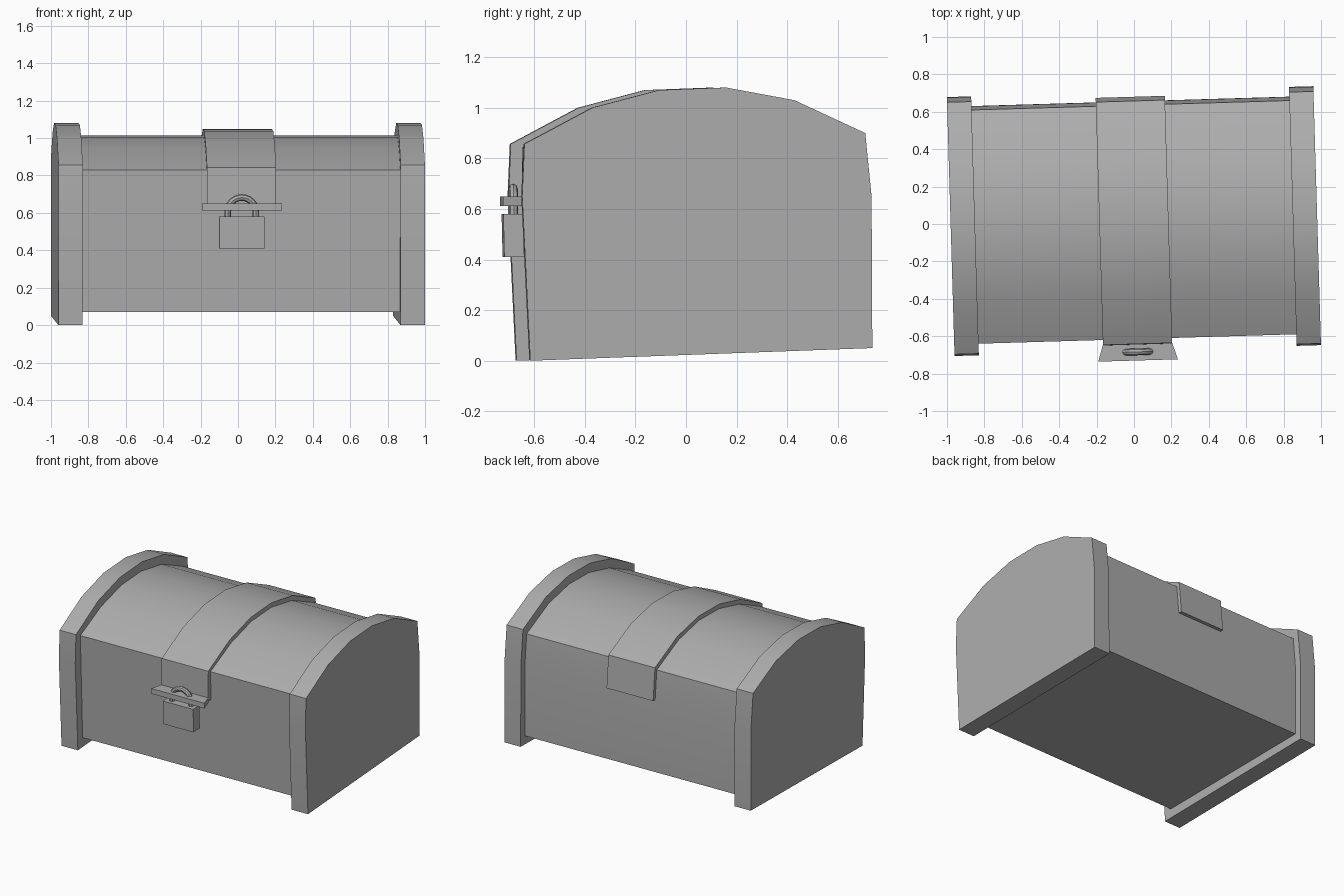
import bpy
import bmesh
import math

old = bpy.data.objects.get("Cube")
if old:
    bpy.data.objects.remove(old, do_unlink=True)

TURN = math.radians(1.7)  # the whole chest stands slightly turned
COLOUR = (0.42, 0.42, 0.42, 1)

grey = bpy.data.materials.new("mid grey")
grey.use_nodes = True
grey.diffuse_color = COLOUR
grey.node_tree.nodes["Principled BSDF"].inputs["Base Color"].default_value = COLOUR


def finish(obj):
    obj.data.materials.append(grey)
    obj.rotation_euler.z = TURN
    bpy.ops.object.select_all(action='DESELECT')
    obj.select_set(True)
    bpy.context.view_layer.objects.active = obj
    bpy.ops.object.shade_smooth_by_angle(angle=math.radians(30))


def loft(name, ring_a, ring_b):
    """Closed solid between two matching rings of 3D points."""
    bm = bmesh.new()
    a = [bm.verts.new(p) for p in ring_a]
    b = [bm.verts.new(p) for p in ring_b]
    n = len(a)
    bm.faces.new(a)
    bm.faces.new(b[::-1])
    for i in range(n):
        j = (i + 1) % n
        bm.faces.new((a[j], a[i], b[i], b[j]))
    bmesh.ops.recalc_face_normals(bm, faces=bm.faces)
    mesh = bpy.data.meshes.new(name)
    bm.to_mesh(mesh)
    bm.free()
    obj = bpy.data.objects.new(name, mesh)
    bpy.context.collection.objects.link(obj)
    finish(obj)


def prism(name, profile, x0, x1):
    """Side profile of (y, z) points extruded along x."""
    loft(name, [(x0, y, z) for y, z in profile], [(x1, y, z) for y, z in profile])


# Side profiles, front bottom over the lid to back bottom
end_profile = [(-0.645, 0.0), (-0.677, 0.65), (-0.668, 0.857), (-0.40, 1.0), (-0.135, 1.07),
               (0.13, 1.08), (0.40, 1.03), (0.68, 0.90), (0.705, 0.65), (0.708, 0.05)]
body_profile = [(-0.587, 0.07), (-0.608, 0.64), (-0.615, 0.83), (-0.365, 0.944), (-0.12, 1.006),
                (0.122, 1.015), (0.37, 0.969), (0.635, 0.85), (0.655, 0.64), (0.656, 0.11)]

# Chest body and raised end frames
prism("chest_body", body_profile, -0.86, 0.86)
for side, s in (("left", 1), ("right", -1)):
    prism(side + "_end_frame", end_profile, s * 0.85, s * 0.98)

# Central strap lies halfway between the body and frame outlines
outer = [((a + c) / 2, (b + d) / 2) for (a, b), (c, d) in zip(end_profile, body_profile)][1:-1]
inner = [(y * 0.99, z - 0.005) for y, z in body_profile[1:-1]]
outer[0], inner[0] = (-0.645, 0.625), (-0.6, 0.625)
outer[-1], inner[-1] = (0.680, 0.64), (0.645, 0.64)
prism("centre_strap", outer + inner[::-1], -0.185, 0.185)

# Hasp shelf, wider at its front edge
shelf = [(-0.185, -0.64), (0.185, -0.64), (0.213, -0.73), (-0.213, -0.73)]
loft("hasp_plate", [(x, y, 0.612) for x, y in shelf], [(x, y, 0.65) for x, y in shelf])

# Padlock body
lock = [(-0.722, 0.41), (-0.726, 0.58), (-0.65, 0.58), (-0.645, 0.41)]
prism("padlock_body", lock, -0.12, 0.12)

# Padlock shackle: swept arch
curve = bpy.data.curves.new("padlock_shackle", 'CURVE')
curve.dimensions = '3D'
curve.bevel_depth = 0.018
curve.bevel_resolution = 2
arch = [(-0.075, 0.56)] + [(-0.075 * math.cos(math.pi * i / 12), 0.607 + 0.075 * math.sin(math.pi * i / 12))
                           for i in range(13)] + [(0.075, 0.56)]
spline = curve.splines.new('POLY')
spline.points.add(len(arch) - 1)
for p, (x, z) in zip(spline.points, arch):
    p.co = (x, -0.684, z, 1)
shackle = bpy.data.objects.new("padlock_shackle", curve)
bpy.context.collection.objects.link(shackle)
bpy.ops.object.select_all(action='DESELECT')
shackle.select_set(True)
bpy.context.view_layer.objects.active = shackle
bpy.ops.object.convert(target='MESH')
finish(bpy.context.view_layer.objects.active)
